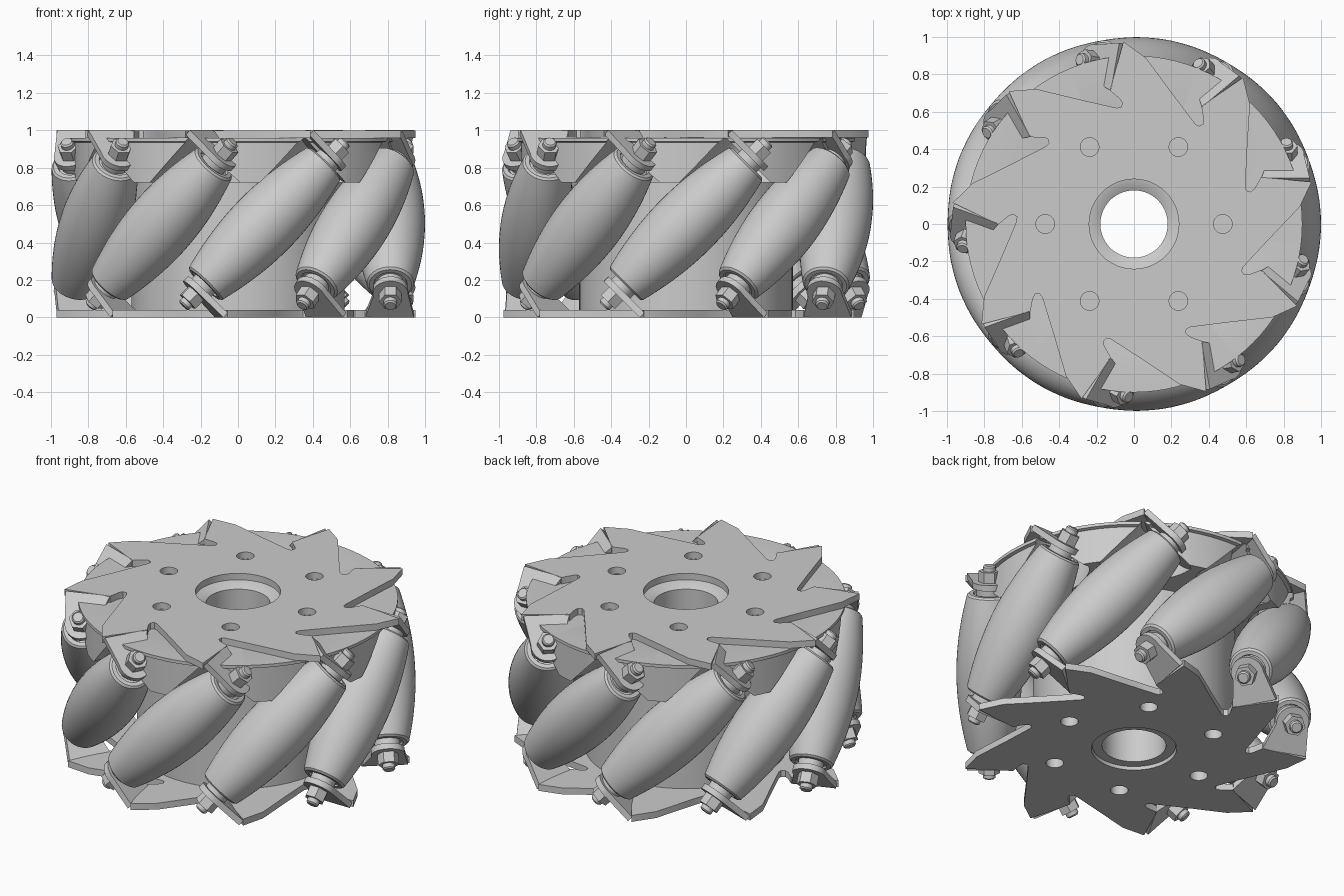
import bpy, bmesh, math
from mathutils import Matrix, Vector

if "Cube" in bpy.data.objects:
    bpy.data.objects.remove(bpy.data.objects["Cube"])

N = 9                      # rollers
RC, RR, HL = 0.815, 0.185, 0.46   # axle radius, roller radius, roller half length
FLIP = Matrix.Rotation(math.pi, 4, 'X')
MID = Matrix.Translation((0, 0, 0.5))


def finish(name, bm, mat=Matrix(), angle=35):
    bmesh.ops.recalc_face_normals(bm, faces=bm.faces)
    me = bpy.data.meshes.new(name)
    bm.to_mesh(me)
    bm.free()
    ob = bpy.data.objects.new(name, me)
    bpy.context.collection.objects.link(ob)
    ob.matrix_world = mat
    smooth(ob, angle)
    return ob


def smooth(ob, angle=35):
    bpy.ops.object.select_all(action='DESELECT')
    ob.select_set(True)
    bpy.context.view_layer.objects.active = ob
    bpy.ops.object.shade_smooth_by_angle(angle=math.radians(angle))


def lathe(bm, profile, seg=48, closed=False):
    # revolve (radius, z) points about z
    rings = []
    for r, z in profile:
        if r < 1e-6:
            rings.append([bm.verts.new((0, 0, z))] * seg)
        else:
            rings.append([bm.verts.new((r * math.cos(2 * math.pi * i / seg),
                                        r * math.sin(2 * math.pi * i / seg), z)) for i in range(seg)])
    pairs = list(zip(rings, rings[1:]))
    if closed:
        pairs.append((rings[-1], rings[0]))
    for a, b in pairs:
        for i in range(seg):
            j = (i + 1) % seg
            vs = list(dict.fromkeys((a[i], a[j], b[j], b[i])))
            if len(vs) > 2:
                bm.faces.new(vs)


def rod(bm, r, z0, z1, seg=24, ch=0.0):
    lathe(bm, [(0, z0), (r - ch, z0), (r, z0 + ch), (r, z1 - ch), (r - ch, z1), (0, z1)]
          if ch else [(0, z0), (r, z0), (r, z1), (0, z1)], seg)


def circle(cx, cy, r, n, a0=0, a1=360):
    full = a1 - a0 == 360
    return [(cx + r * math.cos(math.radians(a0 + (a1 - a0) * i / (n if full else n - 1))),
             cy + r * math.sin(math.radians(a0 + (a1 - a0) * i / (n if full else n - 1)))) for i in range(n)]


def sheet(name, loops, z, thick, mat):
    # flat sheet with holes, from closed 2D outlines
    cu = bpy.data.curves.new(name, 'CURVE')
    cu.dimensions, cu.fill_mode, cu.extrude = '2D', 'BOTH', thick / 2
    for pts in loops:
        sp = cu.splines.new('POLY')
        sp.points.add(len(pts) - 1)
        for p, (x, y) in zip(sp.points, pts):
            p.co = (x, y, 0, 1)
        sp.use_cyclic_u = True
    tmp = bpy.data.objects.new(name + "_outline", cu)
    bpy.context.collection.objects.link(tmp)
    me = bpy.data.meshes.new_from_object(tmp.evaluated_get(bpy.context.evaluated_depsgraph_get()))
    bpy.data.objects.remove(tmp)
    bm = bmesh.new()
    bm.from_mesh(me)
    bpy.data.meshes.remove(me)
    bmesh.ops.remove_doubles(bm, verts=bm.verts, dist=1e-5)
    bmesh.ops.translate(bm, verts=bm.verts, vec=(0, 0, z))
    return finish(name, bm, mat)


# side plates: saw-toothed outline with relief slots beside each bent tab
tooth = [(0.95, 0.225), (0.68, 0.25), (0.645, 0.19), (0.625, 0.172), (0.602, 0.178),
         (0.595, 0.2), (0.605, 0.4), (0.62, 0.64)]
outline = []
for k in range(N):
    rot = Matrix.Rotation(2 * math.pi * k / N, 4, 'Z')
    outline += [tuple((rot @ Vector((x, y, 0)))[:2]) for x, y in tooth]
holes = [circle(0.475 * math.cos(i * math.pi / 3), 0.475 * math.sin(i * math.pi / 3), 0.05, 24) for i in range(6)]
loops = [outline, circle(0, 0, 0.24, 48)] + holes
sheet("top_plate", loops, 0.48, 0.04, MID)
sheet("bottom_plate", loops, 0.48, 0.04, MID @ FLIP)

# hub core: narrow drum below, wide rimmed band on top, central bore
bm = bmesh.new()
lathe(bm, [(0.18, 0.02), (0.235, 0.02), (0.235, 0.04), (0.57, 0.04), (0.57, 0.72), (0.88, 0.72),
           (0.88, 0.935), (0.9, 0.94), (0.9, 0.959), (0.235, 0.959), (0.18, 0.93)], 96, True)
hub = finish("hub_core", bm)

# cutters: roller pockets in the band and blind screw holes
frames = [Matrix.Rotation(2 * math.pi * k / N, 4, 'Z') @ Matrix.Translation((RC, 0, 0.5))
          @ Matrix.Rotation(-math.pi / 4, 4, 'X') for k in range(N)]


def cut(bm, mat):
    cutter = finish("cutter", bm, mat)
    cutter.hide_render = True
    mod = hub.modifiers.new("cut", 'BOOLEAN')
    mod.operation, mod.object, mod.solver = 'DIFFERENCE', cutter, 'EXACT'
    bpy.context.view_layer.objects.active = hub
    bpy.ops.object.modifier_apply(modifier=mod.name)
    bpy.data.objects.remove(cutter)


for f in frames:
    bm = bmesh.new()
    rod(bm, 0.193, -0.2, 0.475, 40)
    cut(bm, f)
for i in range(6):
    a = i * math.pi / 3
    for z in (0.04, 0.96):
        bm = bmesh.new()
        rod(bm, 0.05, -0.08, 0.08, 24)
        cut(bm, Matrix.Translation((0.475 * math.cos(a), 0.475 * math.sin(a), z)))
smooth(hub)

# barrel roller profile: keeps the outer envelope on the wheel radius
half = []
for i in range(11):
    s = (HL - 0.01) * i / 10
    half.append((RC + RR - math.hypot(RC, s / math.sqrt(2)), s))
rend = half[-1][0]
half += [(rend - 0.012, HL), (rend - 0.035, HL), (rend - 0.04, HL - 0.012), (0, HL - 0.012)]
barrel = [(r, -s) for r, s in reversed(half[1:])] + half

# bent tab, wide at the fold and rounded around the axle
tab = [(-0.135, -0.18), (0.125, -0.18)] + circle(0, 0, 0.095, 13, -5, 195)

for k, f in enumerate(frames):
    bm = bmesh.new()
    lathe(bm, barrel, 48)
    finish(f"roller_{k}", bm, f)
    for side, m in (("top", f), ("bottom", f @ FLIP)):
        sheet(f"{side}_tab_{k}", [tab], 0.51, 0.035, m)
        bm = bmesh.new()
        rod(bm, 0.072, HL - 0.015, 0.493, 32)      # washer
        rod(bm, 0.06, 0.527, 0.59, 6)              # hex nut
        rod(bm, 0.036, 0.3, 0.622, 24, 0.008)      # axle end
        finish(f"{side}_axle_nut_{k}", bm, m)
